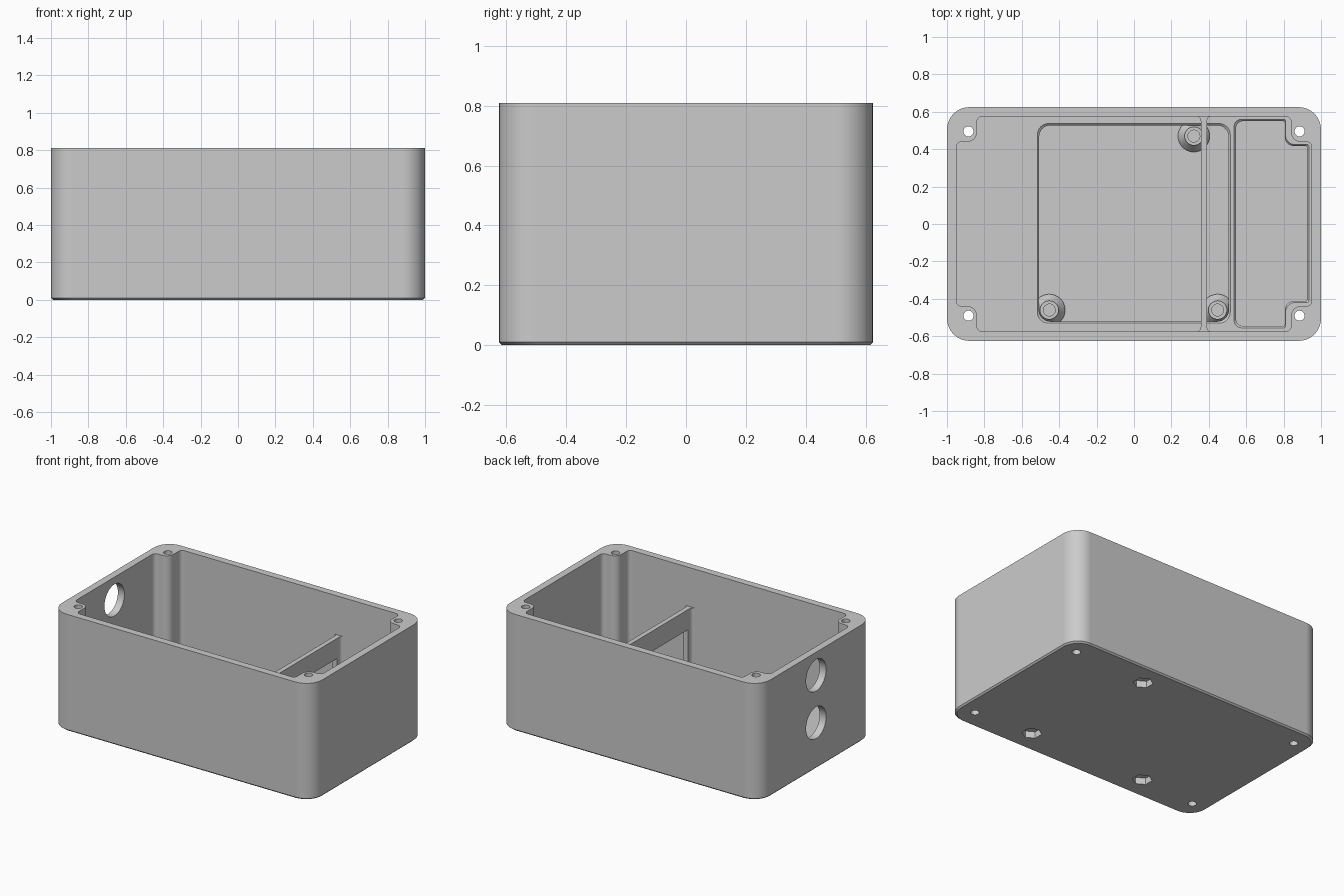
import bpy, bmesh, math
from mathutils import Vector, Matrix

cube = bpy.data.objects.get("Cube")
if cube:
    bpy.data.objects.remove(cube, do_unlink=True)

# Single grey plastic
GREY = (0.6, 0.6, 0.6, 1)
plastic = bpy.data.materials.new("grey plastic")
plastic.use_nodes = True
plastic.diffuse_color = GREY
plastic.node_tree.nodes["Principled BSDF"].inputs["Base Color"].default_value = GREY

FLOOR, RECESS, TOP = 0.115, 0.038, 0.81


def fillet(corners, steps=8):
    """Round each right-angled corner (x, y, radius) of an outline."""
    out = []
    for i, (x, y, r) in enumerate(corners):
        p = Vector((x, y))
        u = (Vector(corners[i - 1][:2]) - p).normalized()
        v = (Vector(corners[(i + 1) % len(corners)][:2]) - p).normalized()
        if r == 0:
            out.append(p)
            continue
        for k in range(steps + 1):
            a = math.pi / 2 * k / steps
            out.append(p + r * (u + v) - r * v * math.cos(a) - r * u * math.sin(a))
    return out


def rectangle(x0, x1, y0, y1, r=0):
    return fillet([(x0, y0, r), (x1, y0, r), (x1, y1, r), (x0, y1, r)])


def circle(x, y, r, n=40):
    """Regular outline with a corner pointing along y."""
    return [Vector((x - r * math.sin(2 * math.pi * k / n),
                    y + r * math.cos(2 * math.pi * k / n))) for k in range(n)]


def prism(name, outline, layers):
    """Stack an outline through (height, inset) layers into a solid."""
    lo = Vector([min(p[i] for p in outline) for i in (0, 1)])
    hi = Vector([max(p[i] for p in outline) for i in (0, 1)])
    mid, half = (lo + hi) / 2, (hi - lo) / 2
    bm = bmesh.new()
    rings = []
    for z, inset in layers:
        rings.append([bm.verts.new((mid.x + (p.x - mid.x) * (1 - inset / half.x),
                                    mid.y + (p.y - mid.y) * (1 - inset / half.y), z))
                      for p in outline])
    n = len(outline)
    for a, b in zip(rings, rings[1:]):
        for k in range(n):
            bm.faces.new((a[k], a[(k + 1) % n], b[(k + 1) % n], b[k]))
    bm.faces.new(rings[0][::-1])
    bm.faces.new(rings[-1])
    bmesh.ops.recalc_face_normals(bm, faces=bm.faces)
    mesh = bpy.data.meshes.new(name)
    bm.to_mesh(mesh)
    bm.free()
    mesh.materials.append(plastic)
    obj = bpy.data.objects.new(name, mesh)
    bpy.context.collection.objects.link(obj)
    return obj


def activate(obj):
    bpy.ops.object.select_all(action='DESELECT')
    obj.select_set(True)
    bpy.context.view_layer.objects.active = obj


def cut(obj, tool, operation='DIFFERENCE'):
    """Cut a tool from an object, or fuse it on with UNION."""
    tool.hide_render = True
    mod = obj.modifiers.new("cut", 'BOOLEAN')
    mod.operation, mod.solver, mod.object = operation, 'EXACT', tool
    activate(obj)
    bpy.ops.object.modifier_apply(modifier=mod.name)
    bpy.data.objects.remove(tool, do_unlink=True)


def smooth(obj):
    """Smooth the curves while the large flat faces stay flat."""
    activate(obj)
    bpy.ops.object.shade_smooth_by_angle(angle=math.radians(30))
    mod = obj.modifiers.new("flat_faces", 'WEIGHTED_NORMAL')
    mod.keep_sharp = True


# Outer shell with a small chamfer under the base
box = prism("enclosure_box", rectangle(-1, 1, -0.625, 0.625, 0.12),
            [(0, 0.01), (0.01, 0), (TOP, 0)])

# Cavity that leaves a screw post in each corner
quarter = [(0.95, 0.44, 0.03), (0.84, 0.44, 0.05), (0.84, 0.575, 0.03)]
corners = []
for sx, sy in ((1, 1), (-1, 1), (-1, -1), (1, -1)):
    part = [(sx * x, sy * y, r) for x, y, r in quarter]
    corners += part if sx * sy > 0 else part[::-1]
cut(box, prism("cavity", fillet(corners), [(FLOOR, 0), (1, 0)]))

# Recesses in the floor with chamfered rims, for the board and for the side bay
pocket = [(RECESS, 0.01), (FLOOR - 0.01, 0.01), (FLOOR, 0), (FLOOR + 0.02, 0)]
cut(box, prism("board_recess", rectangle(-0.517, 0.515, -0.53, 0.537, 0.06), pocket))
bay = [(0.535, -0.555, 0.04), (0.81, -0.555, 0.01), (0.81, -0.42, 0.05), (0.935, -0.42, 0.01),
       (0.935, 0.425, 0.01), (0.81, 0.425, 0.05), (0.81, 0.56, 0.01), (0.535, 0.56, 0.04)]
cut(box, prism("bay_recess", fillet(bay), pocket))

# Corner screw holes, right through the posts
for x in (-0.885, 0.885):
    for y in (-0.49, 0.495):
        cut(box, prism("screw_hole", circle(x, y, 0.027, 24), [(-0.1, 0), (1, 0)]))

# Two round cable holes in the end wall
for z in (0.65, 0.32):
    hole = prism("cable_hole", circle(0, 0, 0.11, 48), [(-0.1, 0), (0.1, 0)])
    hole.data.transform(Matrix.Translation((-1, 0, z)) @ Matrix.Rotation(math.pi / 2, 4, 'Y'))
    cut(box, hole)

# Conical board standoffs, blind screw holes above and hexagonal nut pockets below
for x, y in [(-0.453, -0.46), (0.447, -0.46), (0.32, 0.47)]:
    cut(box, prism("standoff", circle(x, y, 0.085),
                   [(0.02, 0), (RECESS + 0.01, 0), (0.095, 0.035), (0.12, 0.035)]), 'UNION')
    cut(box, prism("standoff_hole", circle(x, y, 0.032, 24), [(0.06, 0), (0.2, 0)]))
    cut(box, prism("nut_pocket", circle(x, y, 0.063, 6), [(-0.1, 0), (0.045, 0)]))
smooth(box)

# Divider wall with flared ends and a wide opening below its top bar
side = [(0.43, -0.6, 0), (0.43, -0.578, 0), (0.39, -0.578, 0.028),
        (0.39, 0.578, 0.028), (0.43, 0.578, 0), (0.43, 0.6, 0)]
mirrored = [(0.747 - x, y, r) for x, y, r in side[::-1]]
divider = prism("divider_wall", fillet(side + mirrored), [(RECESS + 0.01, 0), (0.54, 0)])
cut(divider, prism("divider_opening", rectangle(0.2, 0.6, -0.53, 0.53), [(0, 0), (0.4, 0)]))
smooth(divider)
